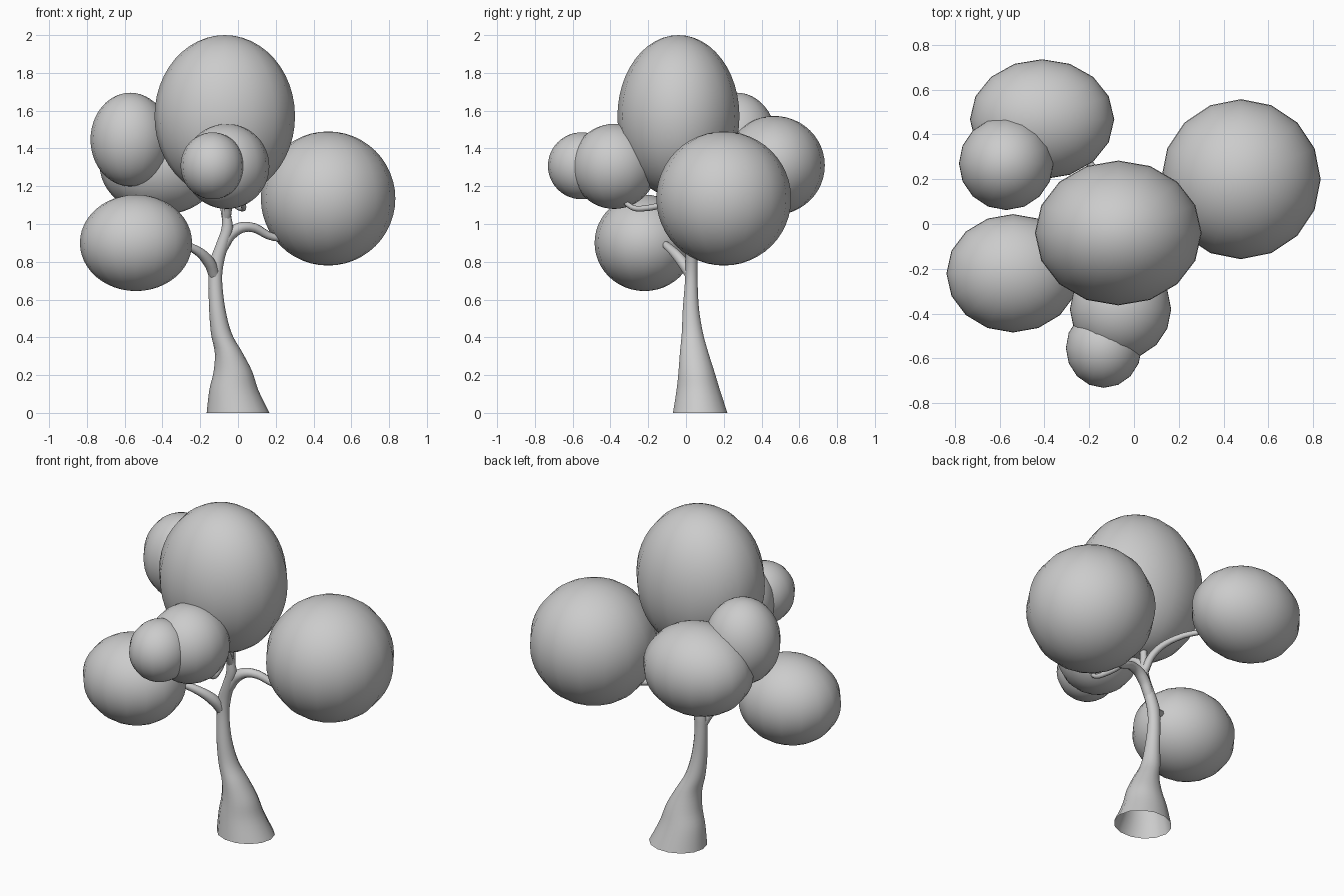
import bpy, bmesh, math
from mathutils import Vector

if "Cube" in bpy.data.objects:
    bpy.data.objects.remove(bpy.data.objects["Cube"])


def smooth(obj):
    for p in obj.data.polygons:
        p.use_smooth = True


def catmull(a, b, c, d, t):
    return 0.5 * (2 * b + (c - a) * t + (2 * a - 5 * b + 4 * c - d) * t * t
                  + (3 * b - a - 3 * c + d) * t ** 3)


# Foliage: egg-shaped smooth blob
def blob(name, centre, radii):
    bpy.ops.mesh.primitive_uv_sphere_add(segments=16, ring_count=24, radius=1, location=centre)
    obj = bpy.context.object
    obj.name = name
    obj.scale = radii
    bpy.ops.object.transform_apply(location=False, rotation=False, scale=True)
    smooth(obj)


# Trunk: open loft of horizontal ellipses (x, y, z, rx, ry)
def loft(name, rows, sides=14, steps=4):
    rows = [Vector(r) for r in rows]
    rings = []
    for i in range(len(rows) - 1):
        a, d = rows[max(i - 1, 0)], rows[min(i + 2, len(rows) - 1)]
        rings += [catmull(a, rows[i], rows[i + 1], d, s / steps) for s in range(steps)]
    rings.append(rows[-1])
    bm = bmesh.new()
    prev = None
    for x, y, z, rx, ry in rings:
        ring = [bm.verts.new((x + rx * math.cos(k * math.tau / sides),
                              y + ry * math.sin(k * math.tau / sides), z)) for k in range(sides)]
        if prev:
            for k in range(sides):
                n = (k + 1) % sides
                bm.faces.new((prev[k], prev[n], ring[n], ring[k]))
        prev = ring
    me = bpy.data.meshes.new(name)
    bm.to_mesh(me)
    bm.free()
    obj = bpy.data.objects.new(name, me)
    bpy.context.collection.objects.link(obj)
    smooth(obj)


# Branch: tapered bevelled curve (x, y, z, radius)
def branch(name, pts):
    cu = bpy.data.curves.new(name, 'CURVE')
    cu.dimensions = '3D'
    cu.bevel_depth = 1.0
    cu.bevel_resolution = 2
    cu.resolution_u = 5
    sp = cu.splines.new('BEZIER')
    sp.bezier_points.add(len(pts) - 1)
    for bp, (x, y, z, r) in zip(sp.bezier_points, pts):
        bp.co = (x, y, z)
        bp.radius = r
        bp.handle_left_type = bp.handle_right_type = 'AUTO'
    obj = bpy.data.objects.new(name, cu)
    bpy.context.collection.objects.link(obj)
    bpy.ops.object.select_all(action='DESELECT')
    obj.select_set(True)
    bpy.context.view_layer.objects.active = obj
    bpy.ops.object.convert(target='MESH')
    smooth(bpy.context.object)


blob("crown_top", (-0.07, -0.04, 1.57), (0.372, 0.323, 0.43))
blob("crown_right", (0.477, 0.20, 1.135), (0.356, 0.357, 0.355))
blob("crown_left_low", (-0.54, -0.22, 0.90), (0.297, 0.264, 0.255))
blob("crown_left_high", (-0.57, 0.27, 1.447), (0.211, 0.208, 0.248))
blob("crown_back", (-0.41, 0.467, 1.31), (0.322, 0.268, 0.262))
blob("crown_front", (-0.06, -0.38, 1.305), (0.226, 0.226, 0.225))
blob("crown_front_small", (-0.135, -0.553, 1.308), (0.169, 0.178, 0.177))

loft("trunk", [
    (0.000, 0.075, 0.00, 0.166, 0.148),
    (-0.022, 0.065, 0.12, 0.130, 0.118),
    (-0.027, 0.055, 0.22, 0.102, 0.097),
    (-0.050, 0.043, 0.32, 0.073, 0.077),
    (-0.088, 0.034, 0.42, 0.055, 0.058),
    (-0.110, 0.026, 0.55, 0.043, 0.044),
    (-0.120, 0.028, 0.70, 0.036, 0.034),
    (-0.112, 0.030, 0.80, 0.038, 0.033),
    (-0.080, 0.026, 0.90, 0.034, 0.031),
    (-0.057, 0.020, 0.98, 0.030, 0.028),
    (-0.062, 0.010, 1.08, 0.021, 0.022),
    (-0.065, 0.000, 1.25, 0.018, 0.018)])

branch("branch_left", [
    (-0.122, 0.030, 0.72, 0.030), (-0.155, -0.02, 0.80, 0.031),
    (-0.235, -0.085, 0.87, 0.023), (-0.36, -0.14, 0.91, 0.017)])
branch("branch_right", [
    (-0.085, 0.028, 0.87, 0.030), (-0.03, 0.04, 0.955, 0.033),
    (0.055, 0.06, 0.985, 0.026), (0.19, 0.11, 0.93, 0.020), (0.32, 0.15, 0.93, 0.016)])
branch("branch_front", [
    (-0.06, 0.015, 1.03, 0.022), (-0.04, -0.05, 1.11, 0.019),
    (0.01, -0.20, 1.085, 0.016), (0.03, -0.29, 1.09, 0.014), (0.0, -0.36, 1.18, 0.012)])
branch("branch_back", [
    (-0.06, 0.018, 1.02, 0.024), (-0.085, 0.07, 1.12, 0.020),
    (-0.14, 0.19, 1.18, 0.017), (-0.27, 0.36, 1.21, 0.014)])
